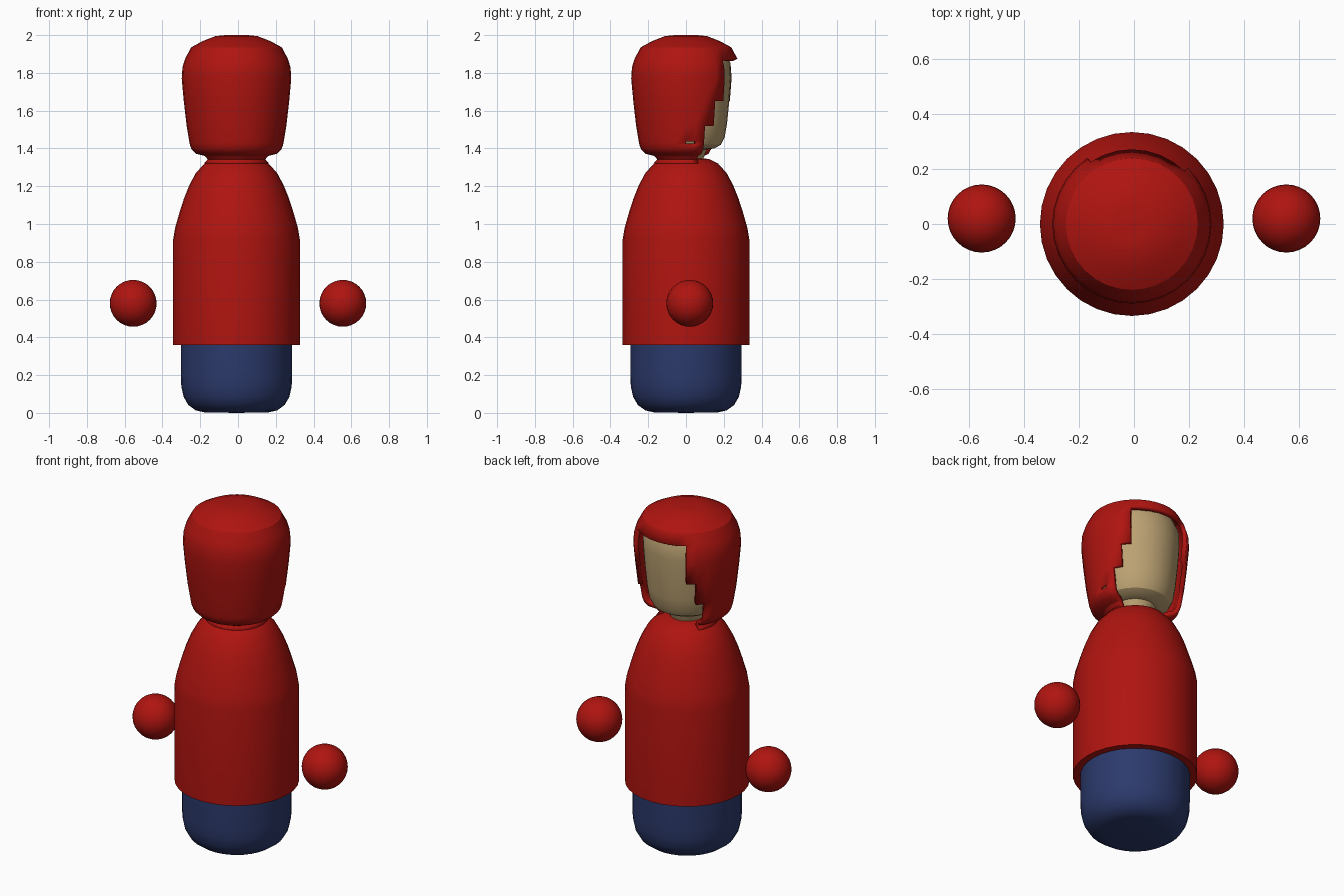
import bpy, bmesh
from math import cos, sin, pi

if "Cube" in bpy.data.objects:
    bpy.data.objects.remove(bpy.data.objects["Cube"])

SEG = 32
CX = -0.008


def material(name, rgb):
    m = bpy.data.materials.new(name)
    m.diffuse_color = (*rgb, 1)
    m.use_nodes = True
    m.node_tree.nodes["Principled BSDF"].inputs["Base Color"].default_value = m.diffuse_color
    return m


RED = material("red", (0.43, 0.007, 0.005))
NAVY = material("navy", (0.025, 0.042, 0.15))
SKIN = material("skin", (0.5, 0.36, 0.17))


def smooth(ob, angle=0.55):
    bpy.ops.object.select_all(action='DESELECT')
    ob.select_set(True)
    bpy.context.view_layer.objects.active = ob
    bpy.ops.object.shade_smooth_by_angle(angle=angle)


def lathe(name, profile, mat, skip=lambda col, z: False):
    """Revolve (radius, z) points; skip(column, mid z) leaves a face out."""
    bm = bmesh.new()
    rings = []
    for r, z in profile:
        if r == 0:
            rings.append([bm.verts.new((CX, 0, z))] * SEG)
        else:
            rings.append([bm.verts.new((CX + r * cos(2 * pi * i / SEG), r * sin(2 * pi * i / SEG), z))
                          for i in range(SEG)])
    for k in range(len(rings) - 1):
        a, b = rings[k], rings[k + 1]
        mid = (profile[k][1] + profile[k + 1][1]) / 2
        for i in range(SEG):
            j = (i + 1) % SEG
            if not skip(i, mid):
                bm.faces.new(list(dict.fromkeys((a[i], a[j], b[j], b[i]))))
    bmesh.ops.delete(bm, geom=[v for v in bm.verts if not v.link_faces], context='VERTS')
    me = bpy.data.meshes.new(name)
    bm.to_mesh(me)
    bm.free()
    ob = bpy.data.objects.new(name, me)
    bpy.context.collection.objects.link(ob)
    me.materials.append(mat)
    smooth(ob)
    return ob


# Rounded base of the legs
lathe("legs", [(0, 0), (0.17, 0.003), (0.215, 0.013), (0.255, 0.042), (0.28, 0.085),
               (0.292, 0.14), (0.295, 0.2), (0.295, 0.4), (0, 0.4)], NAVY)

# Tunic with sloping shoulders and a rim around the legs
lathe("tunic", [(0.29, 0.36), (0.335, 0.36), (0.335, 0.92), (0.325, 0.98), (0.302, 1.06),
                (0.278, 1.135), (0.25, 1.205), (0.215, 1.27), (0.17, 1.32), (0.12, 1.345),
                (0, 1.35)], RED)

# Head and neck inside the hood
lathe("head", [(0, 1.34), (0.09, 1.34), (0.11, 1.395), (0.15, 1.4), (0.185, 1.42), (0.205, 1.46),
               (0.217, 1.53), (0.23, 1.66), (0.238, 1.77), (0.236, 1.85), (0.21, 1.91),
               (0.1, 1.95), (0, 1.955)], SKIN)


# Hood with a stepped face opening and a small side gap
def face_opening(col, z):
    if z > 1.875:
        return False
    if col == 0 and 1.42 < z < 1.435:
        return True
    step = 0 if z > 1.65 else 1 if z > 1.52 else 2
    return 4 - step <= col < 11 + step


hood = lathe("hood", [(0.17, 1.325), (0.152, 1.342), (0.168, 1.36), (0.215, 1.372), (0.238, 1.395),
                      (0.247, 1.42), (0.25, 1.436), (0.264, 1.52), (0.279, 1.65), (0.29, 1.77),
                      (0.286, 1.83), (0.272, 1.875), (0.24, 1.935), (0.18, 1.968), (0.11, 1.995),
                      (0.06, 2.0), (0, 2.0)], RED, face_opening)
sol = hood.modifiers.new("thickness", 'SOLIDIFY')
sol.thickness = 0.025
sol.offset = -1

# Ball hands floating at the sides
for side, x in (("left", -0.555), ("right", 0.555)):
    bpy.ops.mesh.primitive_uv_sphere_add(segments=32, ring_count=16, radius=0.124,
                                         location=(x, 0.02, 0.58))
    hand = bpy.context.object
    hand.name = side + "_hand"
    hand.data.materials.append(RED)
    smooth(hand)
